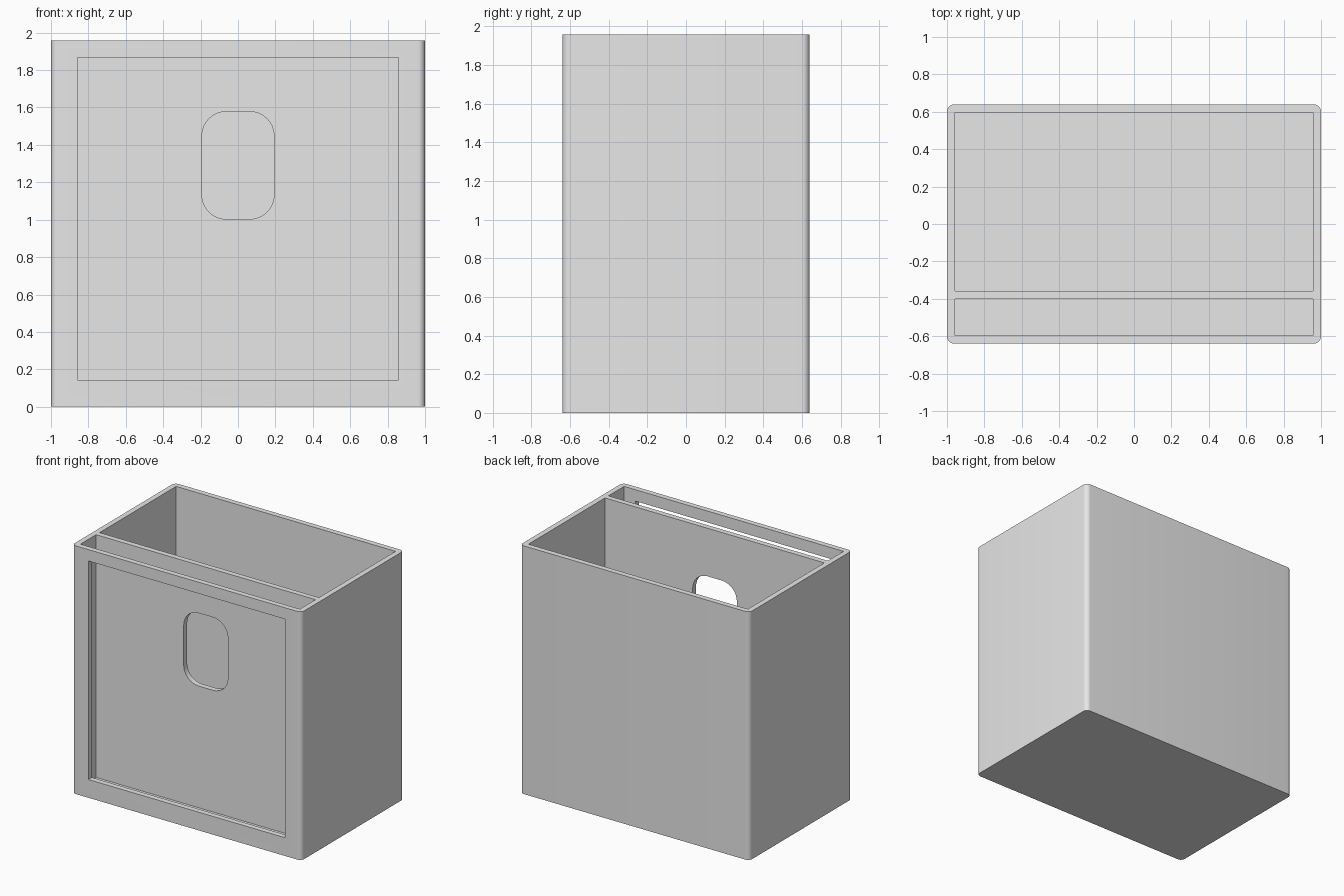
import bpy
import bmesh

cube = bpy.data.objects.get("Cube")
if cube:
    bpy.data.objects.remove(cube, do_unlink=True)

HEIGHT = 1.957
HALF_Y = 0.639
WALL = 0.043

grey = bpy.data.materials.new("plain_grey")
grey.use_nodes = True
grey.diffuse_color = (0.8, 0.8, 0.8, 1)
grey.node_tree.nodes["Principled BSDF"].inputs["Base Color"].default_value = (0.8, 0.8, 0.8, 1)


def block(name, low, high, axis=None, radius=0, segments=8):
    """Box between two corners; edges along one axis can be rounded."""
    bm = bmesh.new()
    bmesh.ops.create_cube(bm, size=1)
    for v in bm.verts:
        for i in range(3):
            v.co[i] = low[i] if v.co[i] < 0 else high[i]
    if axis is not None:
        edges = [e for e in bm.edges
                 if abs(e.verts[0].co[axis] - e.verts[1].co[axis]) > 1e-4]
        bmesh.ops.bevel(bm, geom=edges, offset=radius, segments=segments,
                        profile=0.5, affect='EDGES')
    mesh = bpy.data.meshes.new(name)
    bm.to_mesh(mesh)
    bm.free()
    mesh.materials.append(grey)
    obj = bpy.data.objects.new(name, mesh)
    bpy.context.collection.objects.link(obj)
    return obj


def cut(target, cutter):
    mod = target.modifiers.new(cutter.name, 'BOOLEAN')
    mod.operation = 'DIFFERENCE'
    mod.solver = 'EXACT'
    mod.object = cutter
    bpy.context.view_layer.objects.active = target
    bpy.ops.object.modifier_apply(modifier=mod.name)
    bpy.data.objects.remove(cutter, do_unlink=True)


# Outer body with rounded upright corners
box = block("box_body", (-1, -HALF_Y, 0), (1, HALF_Y, HEIGHT), axis=2, radius=0.037)

# Main compartment and narrow front slot, leaving a divider between them
inner_x = 1 - WALL
divider_back = -0.358
top = HEIGHT + 0.1
cut(box, block("main_compartment", (-inner_x, divider_back, WALL),
               (inner_x, HALF_Y - WALL, top)))
cut(box, block("front_slot", (-inner_x, WALL - HALF_Y, WALL),
               (inner_x, divider_back - WALL, top)))

# Large front window
cut(box, block("front_window", (-0.858, -0.8, 0.144), (0.858, -0.5, 1.867)))

# Rounded hole through the divider
cut(box, block("divider_hole", (-0.193, -0.5, 1.003), (0.193, -0.25, 1.578),
               axis=1, radius=0.13))

# Smooth corners, crisp edges
bpy.ops.object.select_all(action='DESELECT')
box.select_set(True)
bpy.context.view_layer.objects.active = box
bpy.ops.object.shade_smooth_by_angle(angle=0.6)
